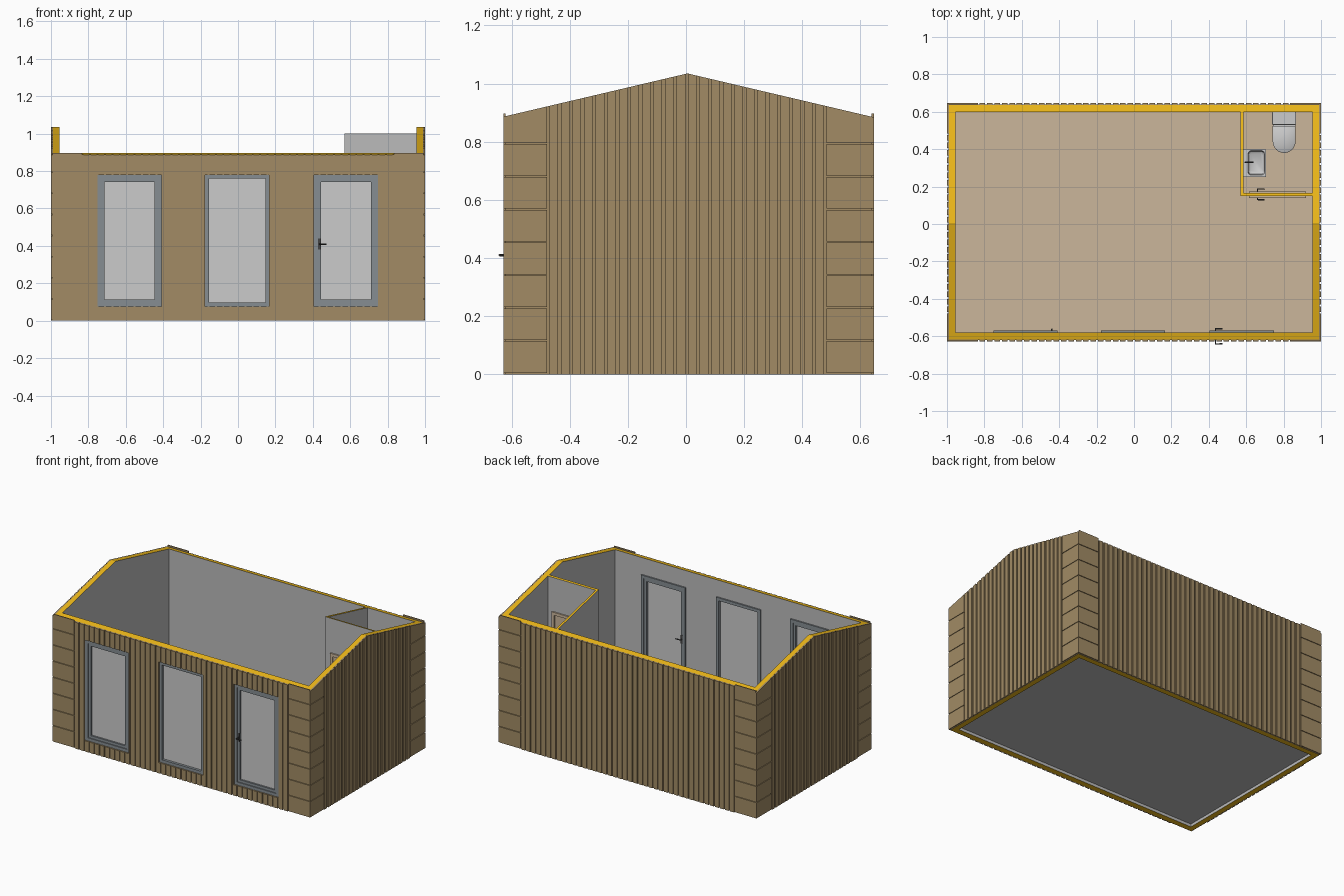
import bpy, bmesh, math

if "Cube" in bpy.data.objects:
    bpy.data.objects.remove(bpy.data.objects["Cube"])

RIDGE = 0.005
def roof(y):
    return 1.035 - 0.235 * abs(y - RIDGE)

def material(name, r, g, b):
    m = bpy.data.materials.new(name)
    m.diffuse_color = (r, g, b, 1)
    m.use_nodes = True
    m.node_tree.nodes["Principled BSDF"].inputs["Base Color"].default_value = m.diffuse_color
    return m

WOOD = material("wood_cladding", 0.36, 0.26, 0.13)
CORE = material("insulation_core", 0.85, 0.48, 0.01)
LINING = material("wall_lining", 0.5, 0.5, 0.5)
FRAME = material("frame_grey", 0.24, 0.27, 0.29)
TAN = material("floor_tan", 0.60, 0.47, 0.33)
DARK = material("handle_dark", 0.06, 0.06, 0.06)

def finish(name, bm, *mats):
    bmesh.ops.recalc_face_normals(bm, faces=bm.faces)
    me = bpy.data.meshes.new(name)
    bm.to_mesh(me)
    bm.free()
    ob = bpy.data.objects.new(name, me)
    bpy.context.collection.objects.link(ob)
    for m in mats:
        me.materials.append(m)
    if len(mats) == 2:            # second material on cut tops and bottoms
        for f in me.polygons:
            f.material_index = int(abs(f.normal.z) > 0.5)
    return ob

def boxes(name, parts, *mats, bevel=0):
    """Boxes (x0,x1,y0,y1,z0,z1); z1 None means the top follows the roof slope."""
    bm = bmesh.new()
    for x0, x1, y0, y1, z0, z1 in parts:
        prof = [(y0, z0), (y1, z0), (y1, z1 or roof(y1))]
        if z1 is None and y0 < RIDGE < y1:
            prof.append((RIDGE, roof(RIDGE)))
        prof.append((y0, z1 or roof(y0)))
        a, b = [[bm.verts.new((x, y, z)) for y, z in prof] for x in (x0, x1)]
        bm.faces.new(a)
        bm.faces.new(b)
        n = len(prof)
        for i in range(n):
            j = (i + 1) % n
            bm.faces.new((a[i], a[j], b[j], b[i]))
    ob = finish(name, bm, *mats)
    if bevel:
        mod = ob.modifiers.new("bevel", 'BEVEL')
        mod.width, mod.segments = bevel, 2
    return ob

def smooth(ob):
    bpy.ops.object.select_all(action='DESELECT')
    ob.select_set(True)
    bpy.context.view_layer.objects.active = ob
    bpy.ops.object.shade_smooth_by_angle(angle=math.radians(40))

def loft(name, rings):
    bm = bmesh.new()
    vs = [[bm.verts.new(p) for p in r] for r in rings]
    n = len(vs[0])
    for a, b in zip(vs, vs[1:]):
        for i in range(n):
            j = (i + 1) % n
            bm.faces.new((a[i], a[j], b[j], b[i]))
    bm.faces.new(vs[0])
    bm.faces.new(vs[-1])
    ob = finish(name, bm)
    smooth(ob)

def bar(name, pts, r=0.004):
    cu = bpy.data.curves.new(name, 'CURVE')
    cu.dimensions = '3D'
    cu.bevel_depth, cu.bevel_resolution, cu.use_fill_caps = r, 2, True
    sp = cu.splines.new('POLY')
    sp.points.add(len(pts) - 1)
    for p, q in zip(sp.points, pts):
        p.co = (*q, 1)
    cu.materials.append(DARK)
    ob = bpy.data.objects.new(name, cu)
    bpy.context.collection.objects.link(ob)

def ring(cx, hw, z0, z1, w, y0, y1):
    return [(cx - hw, cx - hw + w, y0, y1, z0, z1), (cx + hw - w, cx + hw, y0, y1, z0, z1),
            (cx - hw + w, cx + hw - w, y0, y1, z0, z0 + w),
            (cx - hw + w, cx + hw - w, y0, y1, z1 - w, z1)]

# front openings
HW, OZ0, OZ1 = 0.172, 0.075, 0.78
CENTRES = (-0.58, -0.005, 0.577)

def around(x0, x1, y0, y1, z0=0, z1=None):
    """Pieces of a front strip left over around the openings."""
    out, x = [], x0
    for c in CENTRES:
        a, b = max(c - HW, x0), min(c + HW, x1)
        if b - a < 0.001:
            continue
        if a - x > 0.001:
            out.append((x, a, y0, y1, z0, z1))
        out += [(a, b, y0, y1, z0, OZ0), (a, b, y0, y1, OZ1, z1)]
        x = b
    if x1 - x > 0.001:
        out.append((x, x1, y0, y1, z0, z1))
    return out

# structural walls: outer face, inner face
X, XI, YF, YFI, YB, YBI = 0.989, 0.955, -0.617, -0.58, 0.635, 0.60
boxes("front_wall", around(-XI, XI, YF, YFI), LINING, CORE)
boxes("back_wall", [(-XI, XI, YBI, YB, 0, None)], LINING, CORE)
for s, n in ((-1, "left"), (1, "right")):
    boxes(n + "_gable_wall", [(*sorted((s * XI, s * X)), YF, YB, 0, None)], LINING, CORE)

# cladding backing sheets
T, D = 0.004, 0.007
boxes("front_backing", around(-X, X, YF - T, YF), WOOD)
boxes("back_backing", [(-X, X, YB, YB + T, 0, None)], WOOD)
for s, n in ((-1, "left"), (1, "right")):
    boxes(n + "_backing", [(*sorted((s * X, s * (X + T))), YF - T, YB + T, 0, None)], WOOD)

# cladding: vertical boards mid-wall, stacked horizontal boards at the corners
def vertical(a, b, n):
    p = (b - a) / n
    return [(a + i * p + 0.005, a + (i + 1) * p - 0.005) for i in range(n)]

LEVELS = [(0.005 + i * 0.113, 0.114 + i * 0.113) for i in range(8)]
front, back = [], []
for a, b in vertical(-0.83, 0.83, 42):
    front += around(a, b, YF - T - D, YF - T)
    back.append((a, b, YB + T, YB + T + D, 0, None))
for a, b in ((-X - T, -0.833), (0.833, X + T)):
    for z0, z1 in LEVELS:
        z1 = min(z1, 0.897)
        front.append((a, b, YF - T - D, YF - T, z0, z1))
        back.append((a, b, YB + T, YB + T + D, z0, z1))
boxes("front_boards", front, WOOD)
boxes("back_boards", back, WOOD)
for s, n in ((-1, "left"), (1, "right")):
    xs = sorted((s * (X + T), s * (X + T + D)))
    side = [(*xs, a, b, 0, None) for a, b in vertical(-0.475, 0.48, 24)]
    for a, b in ((YF - T - D, -0.478), (0.483, YB + T + D)):
        side += [(*xs, a, b, z0, None if i == 7 else z1) for i, (z0, z1) in enumerate(LEVELS)]
    boxes(n + "_boards", side, WOOD)

# floor
boxes("floor_slab", [(-XI, XI, YFI, YBI, 0.02, 0.03)], LINING)
boxes("floor_finish", [(-XI, XI, YFI, YBI, 0.03, 0.034)], TAN)

# windows and glazed door
for c, n, sash in zip(CENTRES, ("left_window", "middle_window", "entrance_door"), (1, 0, 1)):
    w = 0.021
    boxes(n + "_frame", ring(c, HW, OZ0, OZ1, w, -0.618, -0.57), FRAME)
    g = HW - w
    if sash:
        boxes(n + "_sash", ring(c, g, OZ0 + w, OZ1 - w, 0.018, -0.612, -0.576), FRAME)
        g -= 0.018
    d = HW - g
    boxes(n + "_glass", [(c - g, c + g, -0.6, -0.592, OZ0 + d, OZ1 - d)])

def lever(name, x, y, z, ys, dx=0.038):
    bar(name, [(x, y, z), (x, ys, z), (x + dx, ys, z)])
    boxes(name + "_plate", [(x - 0.007, x + 0.007, y - 0.002, y + 0.002, z - 0.03, z + 0.03)], DARK)

lever("door_handle_outside", 0.436, -0.612, 0.41, -0.641)
lever("door_handle_inside", 0.436, -0.576, 0.41, -0.56)
bar("window_handle", [(-0.439, -0.576, 0.41), (-0.439, -0.562, 0.41), (-0.439, -0.562, 0.36)])

# bathroom partitions with door
boxes("side_partition", [(0.57, 0.585, 0.15, YBI, 0.034, None)], LINING, CORE)
boxes("front_partition", [(0.585, 0.615, 0.15, 0.165, 0.034, None),
                          (0.92, XI, 0.15, 0.165, 0.034, None),
                          (0.615, 0.92, 0.15, 0.165, 0.76, None)], LINING, CORE)
boxes("bathroom_door_frame", [(0.615, 0.635, 0.14, 0.175, 0.034, 0.76),
                              (0.90, 0.92, 0.14, 0.175, 0.034, 0.76),
                              (0.635, 0.90, 0.14, 0.175, 0.74, 0.76)], TAN)
boxes("bathroom_door", [(0.635, 0.90, 0.148, 0.167, 0.036, 0.74)], TAN)
lever("bathroom_handle_outside", 0.66, 0.148, 0.41, 0.13)
lever("bathroom_handle_inside", 0.66, 0.167, 0.41, 0.187)

# toilet: lofted bowl, lid and tank
def bowl(z, w, front, rear):
    pts = [(0.8025 + w * math.cos(t), front + w - w * math.sin(t), z)
           for t in (math.pi * i / 16 for i in range(17))]
    return pts + [(0.8025 - w, rear, z), (0.8025 + w, rear, z)]

loft("toilet_bowl", [bowl(0.034, 0.036, 0.44, 0.57), bowl(0.08, 0.038, 0.43, 0.57),
                     bowl(0.12, 0.054, 0.39, 0.57), bowl(0.158, 0.06, 0.382, 0.57)])
loft("toilet_lid", [bowl(0.16, 0.061, 0.38, 0.525), bowl(0.17, 0.061, 0.38, 0.525),
                    bowl(0.174, 0.056, 0.386, 0.52)])
boxes("toilet_tank", [(0.743, 0.862, 0.535, 0.598, 0.15, 0.28)], bevel=0.006)
boxes("toilet_tank_lid", [(0.739, 0.866, 0.53, 0.60, 0.28, 0.292)], bevel=0.004)

# washbasin on a cabinet
def rounded(z, x0, x1, y0, y1, r):
    return [(cx + r * math.cos(a), cy + r * math.sin(a), z)
            for cx, cy, k in ((x1 - r, y1 - r, 0), (x0 + r, y1 - r, 1), (x0 + r, y0 + r, 2), (x1 - r, y0 + r, 3))
            for a in (math.pi / 2 * (k + i / 4) for i in range(5))]

boxes("basin_cabinet", [(0.585, 0.702, 0.253, 0.397, 0.06, 0.265)])
loft("washbasin", [rounded(0.265, 0.585, 0.705, 0.25, 0.40, 0.003), rounded(0.30, 0.585, 0.705, 0.25, 0.40, 0.003),
                   rounded(0.30, 0.61, 0.698, 0.262, 0.392, 0.016), rounded(0.28, 0.613, 0.694, 0.266, 0.388, 0.016),
                   rounded(0.272, 0.622, 0.686, 0.276, 0.378, 0.016)])
bar("basin_tap", [(0.596, 0.33, 0.3), (0.596, 0.33, 0.335), (0.635, 0.33, 0.335), (0.635, 0.33, 0.325)])
